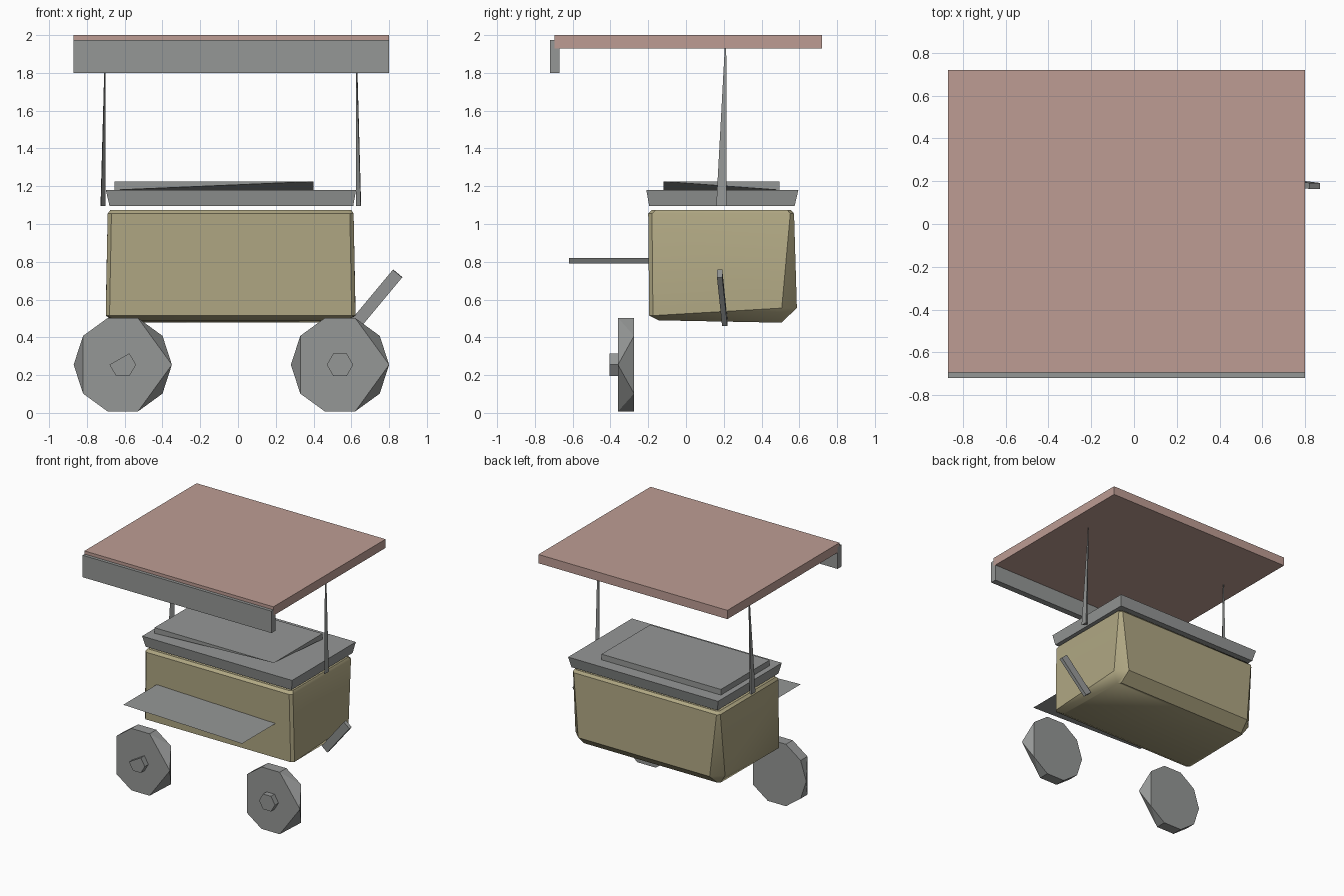
import bpy, bmesh
from math import cos, sin, radians
from itertools import product
from mathutils import Vector

if "Cube" in bpy.data.objects:
    bpy.data.objects.remove(bpy.data.objects["Cube"])


def material(name, rgb):
    m = bpy.data.materials.new(name)
    m.use_nodes = True
    m.diffuse_color = (*rgb, 1)
    m.node_tree.nodes["Principled BSDF"].inputs["Base Color"].default_value = (*rgb, 1)
    return m


PINK = material("dusty_pink", (0.51, 0.335, 0.295))
TAN = material("olive_tan", (0.43, 0.385, 0.225))
GREY = material("mid_grey", (0.3, 0.31, 0.305))


def finish(name, bm, mat):
    mesh = bpy.data.meshes.new(name)
    bm.to_mesh(mesh)
    bm.free()
    mesh.materials.append(mat)
    obj = bpy.data.objects.new(name, mesh)
    bpy.context.collection.objects.link(obj)
    return obj


def solid(name, points, mat):
    """Closed convex part wrapped around its corner points."""
    bm = bmesh.new()
    for p in points:
        bm.verts.new(p)
    res = bmesh.ops.convex_hull(bm, input=bm.verts[:])
    inner = [g for g in res["geom_interior"] if isinstance(g, bmesh.types.BMVert)]
    bmesh.ops.delete(bm, geom=inner, context="VERTS")
    bmesh.ops.dissolve_limit(bm, angle_limit=radians(1), verts=bm.verts[:], edges=bm.edges[:])
    bmesh.ops.recalc_face_normals(bm, faces=bm.faces[:])
    return finish(name, bm, mat)


def box(x, y, z):
    return [Vector(p) for p in product(x, y, z)]


def ring(x, y, z, cut):
    """Rectangle with cut corners; y, z and cut are (front, back) pairs."""
    pts = []
    for i, inward in ((0, 1), (1, -1)):
        for side, turn in ((x[0], 1), (x[1], -1)):
            pts.append((side + turn * cut[i], y[i], z[i]))
            pts.append((side, y[i] + inward * cut[i], z[i]))
    return pts


def disc(x, z, y, radius, sides, skip=()):
    """Ring of points facing the front, leaving out some corners."""
    return [(x + radius * cos(radians(360 * i / sides)), y,
             z + radius * sin(radians(360 * i / sides)))
            for i in range(sides) if i not in skip]


# Canopy and front valance
solid("canopy", box((-0.87, 0.80), (-0.695, 0.72), (1.93, 2.0)), PINK)
solid("canopy_valance", box((-0.87, 0.80), (-0.72, -0.67), (1.80, 1.975)), GREY)

# Cart body, with wider cut corners toward the bottom back
body = solid("cart_body",
             ring((-0.675, 0.60), (-0.18, 0.555), (1.075, 1.075), (0.02, 0.02))
             + ring((-0.69, 0.612), (-0.20, 0.572), (1.055, 1.055), (0.02, 0.02))
             + ring((-0.70, 0.622), (-0.195, 0.587), (0.515, 0.555), (0.02, 0.08))
             + ring((-0.65, 0.57), (-0.145, 0.505), (0.49, 0.478), (0.01, 0.02)), TAN)
bpy.ops.object.select_all(action="DESELECT")
body.select_set(True)
bpy.context.view_layer.objects.active = body
bpy.ops.object.shade_smooth_by_angle(angle=radians(35))

# Counter slab flares upward
solid("counter", box((-0.70, 0.625), (-0.21, 0.595), (1.18,))
      + box((-0.68, 0.61), (-0.195, 0.575), (1.095,)), GREY)

# Raised top plate with its front lower corner sliced off
plate = box((-0.655, 0.40), (-0.12, 0.495), (1.18, 1.225))
plate.remove(Vector((0.40, -0.12, 1.18)))
solid("counter_plate", plate, GREY)

# Tapering canopy posts, mirrored about the cart centre
for label, side in (("left", 1), ("right", -1)):
    base = [(0.688, 0.16), (0.663, 0.20), (0.69, 0.215)]
    tip = [(0.663, 0.205), (0.663, 0.213), (0.667, 0.213)]
    solid(label + "_post",
          [(side * x - 0.038, y, 1.095) for x, y in base]
          + [(side * x - 0.038, y, 1.93) for x, y in tip], GREY)

# Thin serving shelf, sloping slightly sideways
bm = bmesh.new()
bm.faces.new([bm.verts.new(p) for p in ((-0.58, -0.62, 0.82), (0.47, -0.62, 0.79),
                                        (0.47, -0.19, 0.79), (-0.58, -0.19, 0.82))])
finish("front_shelf", bm, GREY)

# Wheels and hubs
for label, x, hub_gap in (("left", 0.54, ()), ("right", -0.61, (2,))):
    solid(label + "_wheel", disc(x, 0.255, -0.36, 0.26, 10, (1, 5, 9))
          + disc(x, 0.255, -0.275, 0.26, 10, (0,)), GREY)
    solid(label + "_hub", disc(x, 0.255, -0.405, 0.07, 6, hub_gap)
          + disc(x, 0.255, -0.355, 0.07, 6, hub_gap), GREY)

# Slanted push handle
start, end = Vector((0.63, 0.205, 0.48)), Vector((0.845, 0.178, 0.738))
along = (end - start).normalized()
across = along.cross(Vector((0, 1, 0))).normalized() * 0.032
depth = along.cross(across).normalized() * 0.014
solid("push_handle", [p + a * across + d * depth
                      for p, a, d in product((start, end), (-1, 1), (-1, 1))], GREY)
